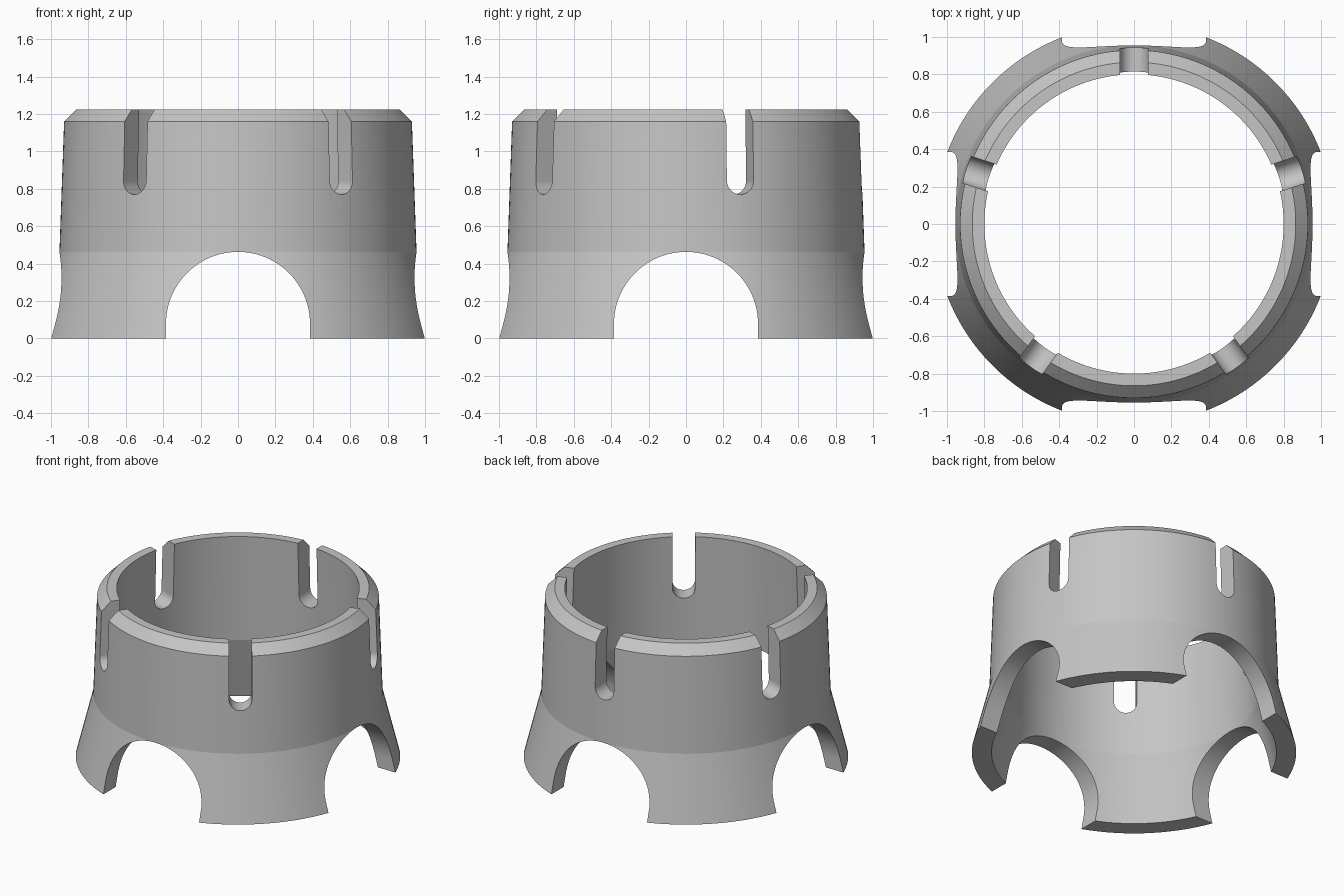
import bpy, bmesh, math
from mathutils import Vector

if "Cube" in bpy.data.objects:
    bpy.data.objects.remove(bpy.data.objects["Cube"])

SEGMENTS = 144
ARCH_R, ARCH_Z = 0.385, 0.078      # leg arches: radius and centre height
SLOT_R, SLOT_Z = 0.075, 0.845      # top slots: half width and round-end centre

grey = bpy.data.materials.new("light_grey")
grey.diffuse_color = (0.56, 0.56, 0.56, 1)
grey.use_nodes = True
grey.node_tree.nodes["Principled BSDF"].inputs["Base Color"].default_value = grey.diffuse_color


def make_object(name, bm):
    bmesh.ops.recalc_face_normals(bm, faces=bm.faces[:])
    mesh = bpy.data.meshes.new(name)
    bm.to_mesh(mesh)
    bm.free()
    obj = bpy.data.objects.new(name, mesh)
    bpy.context.collection.objects.link(obj)
    mesh.materials.append(grey)
    return obj


def lathe(name, profile):
    """Revolve a closed (radius, height) profile around z."""
    bm = bmesh.new()
    rings = []
    for i in range(SEGMENTS):
        a = 2 * math.pi * (i + 0.5) / SEGMENTS
        rings.append([bm.verts.new((r * math.cos(a), r * math.sin(a), z))
                      for r, z in profile])
    n = len(profile)
    for i in range(SEGMENTS):
        r0, r1 = rings[i], rings[(i + 1) % SEGMENTS]
        for j in range(n):
            k = (j + 1) % n
            bm.faces.new((r0[j], r1[j], r1[k], r0[k]))
    return make_object(name, bm)


def round_end_cutter(name, radius, centre_z, end_z, angle, start, stop):
    """Prism with one semicircular end, running outward along a direction."""
    out = Vector((math.cos(angle), math.sin(angle), 0))
    side = Vector((-out.y, out.x, 0))
    sign = 1 if end_z < centre_z else -1
    steps = 48
    outline = [(radius * math.cos(math.pi * i / steps),
                centre_z + sign * radius * math.sin(math.pi * i / steps))
               for i in range(steps + 1)]
    outline += [(-radius, end_z), (radius, end_z)]
    bm = bmesh.new()
    verts = [bm.verts.new(out * start + side * u + Vector((0, 0, z)))
             for u, z in outline]
    face = bm.faces.new(verts)
    grown = bmesh.ops.extrude_face_region(bm, geom=[face])["geom"]
    moved = [g for g in grown if isinstance(g, bmesh.types.BMVert)]
    bmesh.ops.translate(bm, verts=moved, vec=out * (stop - start))
    cutter = make_object(name, bm)
    cutter.hide_render = True
    return cutter


# Tapered ring wall with a chamfered rim and a flared skirt
ring = lathe("slotted_ring_stand", [
    (1.07, 0), (0.955, 0.462), (0.93, 1.16), (0.865, 1.225),
    (0.80, 1.225), (0.825, 0.462), (0.94, 0)])

# Arches between the four legs, and five slots around the rim
cutters = [round_end_cutter("arch_cutter", ARCH_R, ARCH_Z, -0.3,
                            math.pi / 2 * i, 0.5, 1.4) for i in range(4)]
cutters += [round_end_cutter("slot_cutter", SLOT_R, SLOT_Z, 1.5,
                             math.pi / 2 + math.tau * i / 5, 0.6, 1.2)
            for i in range(5)]

bpy.context.view_layer.objects.active = ring
ring.select_set(True)
for cutter in cutters:
    mod = ring.modifiers.new("cut", 'BOOLEAN')
    mod.operation = 'DIFFERENCE'
    mod.solver = 'EXACT'
    mod.object = cutter
    bpy.ops.object.modifier_apply(modifier=mod.name)
    bpy.data.objects.remove(cutter, do_unlink=True)

# Smooth round walls, crisp rim, slot and skirt edges
bpy.ops.object.shade_smooth_by_angle(angle=math.radians(9))
